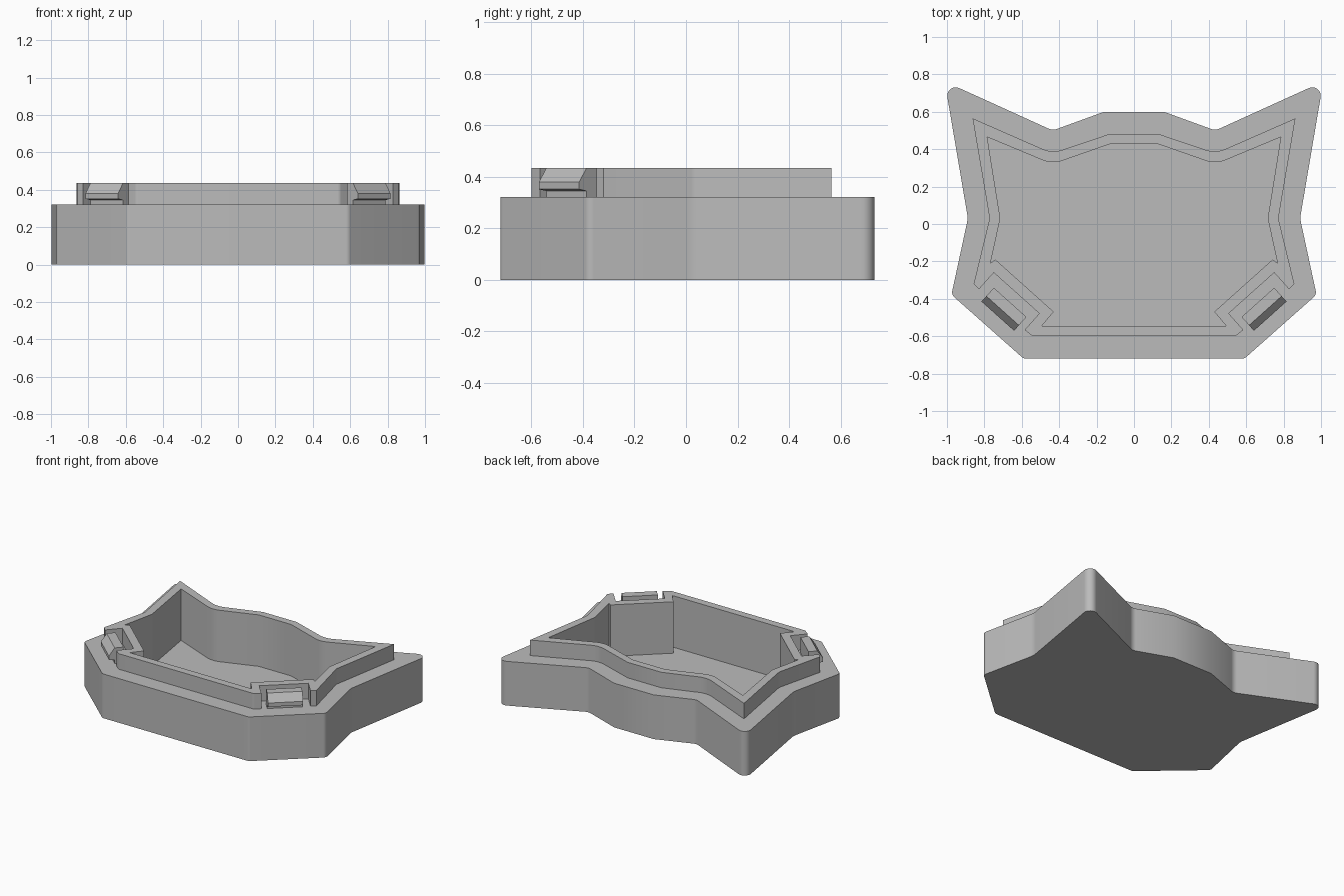
import bpy, bmesh, math
from mathutils import Vector

if "Cube" in bpy.data.objects:
    bpy.data.objects.remove(bpy.data.objects["Cube"], do_unlink=True)

BODY_TOP, LIP_TOP, FLOOR = 0.322, 0.435, 0.06

grey = bpy.data.materials.new("plain grey")
grey.use_nodes = True
grey.diffuse_color = (0.5, 0.5, 0.5, 1)
grey.node_tree.nodes["Principled BSDF"].inputs["Base Color"].default_value = (0.5, 0.5, 0.5, 1)

# Frame of the slanted front corner: u runs along it, n points outward
U = Vector((0.745, 0.667))
N = Vector((0.667, -0.745))


def corner(u, n, r=0):
    p = U * u + N * n
    return (p.x, p.y, r)


def rounded_outline(half):
    """Mirror a right-hand half outline (x, y, radius) and fillet its corners."""
    full = half + [(-x, y, r) for x, y, r in reversed(half)]
    pts = []
    for i, (x, y, r) in enumerate(full):
        p = Vector((x, y))
        if not r:
            pts.append(p)
            continue
        a = (Vector(full[i - 1][:2]) - p).normalized()
        b = (Vector(full[(i + 1) % len(full)][:2]) - p).normalized()
        half_angle = a.angle(b) / 2
        centre = p + (a + b).normalized() * (r / math.sin(half_angle))
        reach = r / math.tan(half_angle)
        start, end = p + a * reach - centre, p + b * reach - centre
        steps = 8
        sweep = start.angle_signed(end)
        for k in range(steps + 1):
            t = -sweep * k / steps
            c, s = math.cos(t), math.sin(t)
            pts.append(centre + Vector((start.x * c - start.y * s, start.x * s + start.y * c)))
    return pts


def finish(name, bm):
    bmesh.ops.recalc_face_normals(bm, faces=bm.faces)
    mesh = bpy.data.meshes.new(name)
    bm.to_mesh(mesh)
    bm.free()
    mesh.materials.append(grey)
    obj = bpy.data.objects.new(name, mesh)
    bpy.context.collection.objects.link(obj)
    bpy.ops.object.select_all(action='DESELECT')
    obj.select_set(True)
    bpy.context.view_layer.objects.active = obj
    bpy.ops.object.shade_smooth_by_angle(angle=math.radians(20))
    return obj


def add_loop(bm, pts, z):
    return [bm.verts.new((p[0], p[1], z)) for p in pts]


def bridge(bm, low, high):
    for i in range(len(low)):
        j = (i + 1) % len(low)
        bm.faces.new((low[i], low[j], high[j], high[i]))


def fill_ring(bm, outer, inner):
    edges = []
    for loop in (outer, inner):
        for i, v in enumerate(loop):
            w = loop[(i + 1) % len(loop)]
            edges.append(bm.edges.get((v, w)) or bm.edges.new((v, w)))
    bmesh.ops.triangle_fill(bm, edges=edges, use_beauty=True)


def hollow(name, outer, inner, z0, z1, floor=None):
    """Walls between two outlines; a floor height closes it into a tray."""
    bm = bmesh.new()
    o0, o1 = add_loop(bm, outer, z0), add_loop(bm, outer, z1)
    i0, i1 = add_loop(bm, inner, z0 if floor is None else floor), add_loop(bm, inner, z1)
    bridge(bm, o0, o1)
    bridge(bm, i0, i1)
    fill_ring(bm, o1, i1)
    if floor is None:
        fill_ring(bm, o0, i0)
    else:
        bm.faces.new(o0)
        bm.faces.new(i0)
    return finish(name, bm)


# Right halves of the outlines, back centre round to front centre
body_outline = rounded_outline([
    (0.16, 0.60, 0), (0.435, 0.50, 0.06), (1.012, 0.762, 0.045),
    (0.888, 0.03, 0.12), (0.976, -0.378, 0.035), (0.59, -0.72, 0.035)])
lip_outline = rounded_outline([
    (0.135, 0.48, 0), (0.437, 0.378, 0.15), (0.863, 0.565, 0),
    (0.772, 0.03, 0.05), (0.857, -0.32, 0), corner(0.385, 0.812),
    corner(0.385, 0.694), corner(0.058, 0.694), corner(0.058, 0.812),
    (0.543, -0.60, 0.03)])
cavity_outline = rounded_outline([
    (0.13, 0.427, 0), (0.437, 0.32, 0.15), (0.785, 0.465, 0),
    (0.715, 0.03, 0.05), (0.767, -0.208, 0), corner(0.425, 0.636),
    corner(0.007, 0.636), (0.493, -0.545, 0)])

hollow("tray_body", body_outline, cavity_outline, 0, BODY_TOP, FLOOR)
hollow("raised_lip", lip_outline, cavity_outline, BODY_TOP, LIP_TOP)

# Snap clips standing in the front corner notches: (n, z) profile
hook = [(0.754, BODY_TOP), (0.754, LIP_TOP), (0.814, LIP_TOP),
        (0.853, 0.38), (0.853, 0.352), (0.814, 0.345), (0.814, BODY_TOP)]
for side, name in ((1, "left_clip"), (-1, "right_clip")):
    bm = bmesh.new()
    ends = []
    for u in (0.097, 0.331):
        ends.append([bm.verts.new((side * corner(u, n)[0], corner(u, n)[1], z)) for n, z in hook])
        bm.faces.new(ends[-1])
    bridge(bm, *ends)
    finish(name, bm)
